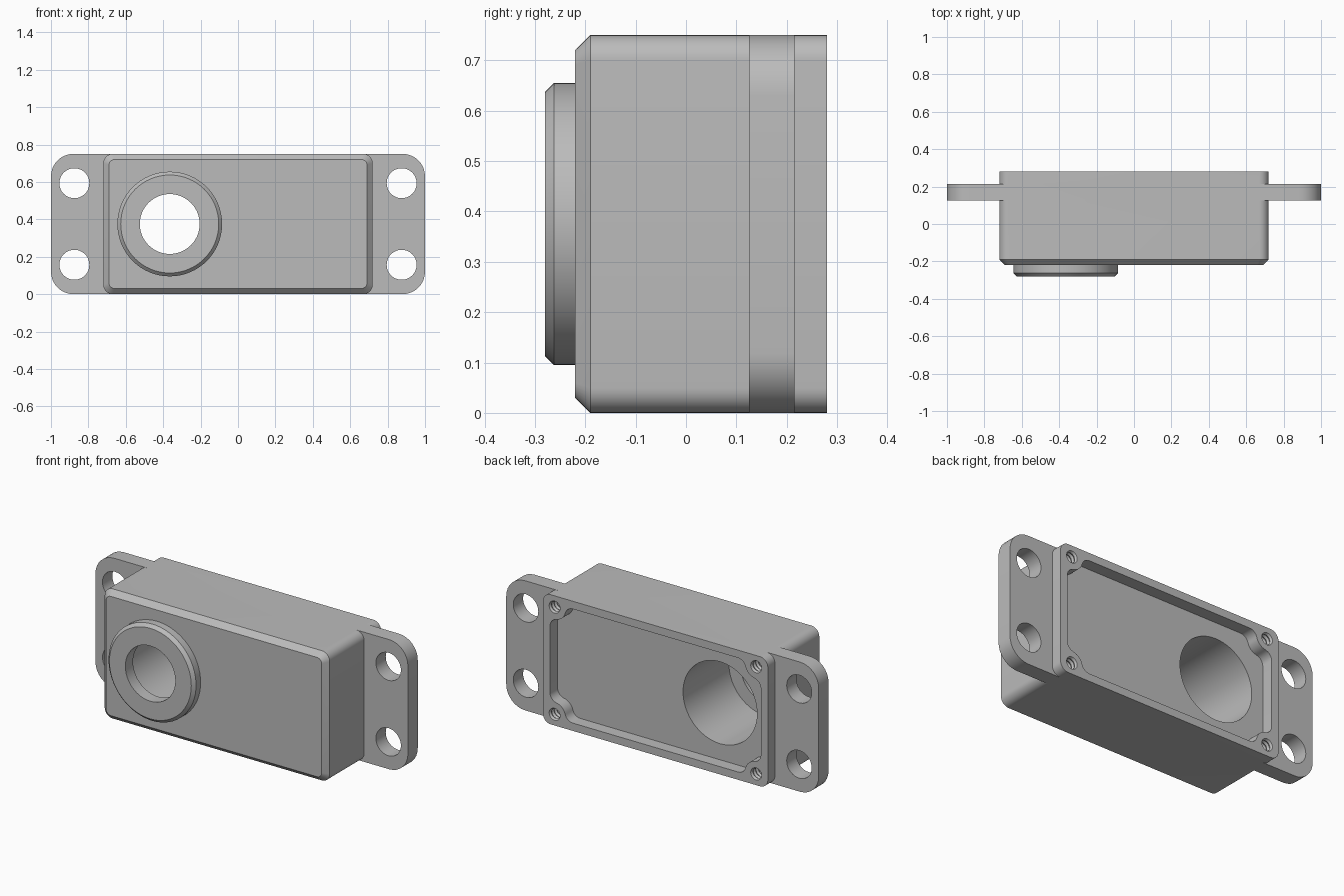
import bpy, bmesh, math

if "Cube" in bpy.data.objects:
    bpy.data.objects.remove(bpy.data.objects["Cube"], do_unlink=True)

grey = bpy.data.materials.new("plain grey")
grey.use_nodes = True
grey.diffuse_color = (0.5, 0.5, 0.5, 1)
grey.node_tree.nodes["Principled BSDF"].inputs["Base Color"].default_value = (0.5, 0.5, 0.5, 1)

MID = 0.375  # height of the centre line


def arc(cx, cz, r, a, b, n=8):
    steps = [a + (b - a) * i / n for i in range(n + 1)]
    return [(cx + r * math.cos(t), cz + r * math.sin(t)) for t in steps]


def circle(x, z, r, n=64):
    return arc(x, z, r, 0, math.tau, n)[:-1]


def rounded_rect(hw, hh, r):
    pts = []
    for i, (sx, sz) in enumerate([(1, 1), (-1, 1), (-1, -1), (1, -1)]):
        a = i * math.pi / 2
        pts += arc(sx * (hw - r), sz * (hh - r), r, a, a + math.pi / 2)
    return pts


def loft(name, layers):
    """Solid through (outline, y) layers, outlines given in x and z."""
    bm = bmesh.new()
    rings = [[bm.verts.new((x, y, z + MID)) for x, z in pts] for pts, y in layers]
    bm.faces.new(rings[0])
    bm.faces.new(rings[-1])
    n = len(rings[0])
    for a, b in zip(rings, rings[1:]):
        for i in range(n):
            j = (i + 1) % n
            bm.faces.new((a[i], a[j], b[j], b[i]))
    bmesh.ops.recalc_face_normals(bm, faces=bm.faces)
    mesh = bpy.data.meshes.new(name)
    bm.to_mesh(mesh)
    bm.free()
    mesh.materials.append(grey)
    obj = bpy.data.objects.new(name, mesh)
    bpy.context.collection.objects.link(obj)
    return obj


def combine(target, other, operation):
    mod = target.modifiers.new(operation.lower(), 'BOOLEAN')
    mod.operation, mod.solver, mod.object = operation, 'EXACT', other
    bpy.context.view_layer.objects.active = target
    bpy.ops.object.modifier_apply(modifier=mod.name)
    bpy.data.objects.remove(other, do_unlink=True)


def pocket_outline(wx, wz, cx, cz, r, f):
    """Rectangle whose corners wrap around screw posts, with blended fillets."""
    ax = wx - f
    az = cz - math.sqrt((r + f) ** 2 - (ax - cx) ** 2)
    bz = wz - f
    bx = cx - math.sqrt((r + f) ** 2 - (bz - cz) ** 2)
    to_a = math.atan2(az - cz, ax - cx)
    to_b = math.atan2(bz - cz, bx - cx)
    quarter = arc(ax, az, f, 0, to_a + math.pi)
    quarter += arc(cx, cz, r, to_a, to_b)[1:]
    quarter += arc(bx, bz, f, to_b + math.pi, math.pi / 2)[1:]
    pts = []
    for sx, sz in [(1, 1), (-1, 1), (-1, -1), (1, -1)]:
        pts += [(sx * x, sz * z) for x, z in quarter[::sx * sz]]
    return pts


# Body with chamfered front
front = rounded_rect(0.69, 0.345, 0.03)
full = rounded_rect(0.72, 0.375, 0.05)
housing = loft("housing", [(front, -0.22), (full, -0.19), (full, 0.28)])

# Mounting flange running through the body
plate = rounded_rect(1.0, 0.375, 0.12)
combine(housing, loft("flange", [(plate, 0.125), (plate, 0.215)]), 'UNION')

# Round collar on the front
BX = -0.365
collar = [(circle(BX, 0, r), y) for r, y in
          [(0.262, -0.28), (0.28, -0.262), (0.28, -0.2)]]
combine(housing, loft("collar", collar), 'UNION')

# Shallow back pocket around the corner posts
SX, SZ = 0.645, 0.31
pocket = pocket_outline(0.675, 0.33, SX, SZ, 0.07, 0.05)
combine(housing, loft("pocket", [(pocket, 0.21), (pocket, 0.3)]), 'DIFFERENCE')

# Stepped bore: wide from the back, narrow through the collar
bore = [(circle(BX, 0, r), y) for r, y in
        [(0.16, -0.3), (0.16, -0.21), (0.237, -0.21), (0.237, 0.25)]]
combine(housing, loft("bore", bore), 'DIFFERENCE')

# Flange holes and ridged screw holes, one of each per corner
for sx in (-1, 1):
    for sz in (-1, 1):
        hole = circle(sx * 0.875, sz * 0.218, 0.08, 48)
        combine(housing, loft("flange_hole", [(hole, 0.1), (hole, 0.25)]), 'DIFFERENCE')
        thread = [(circle(sx * SX, sz * SZ, 0.035 if i % 2 else 0.028, 24), 0.1 + i * 0.012)
                  for i in range(17)]
        combine(housing, loft("screw_hole", thread), 'DIFFERENCE')

# Smooth the curved walls, keep the edges crisp
bpy.ops.object.select_all(action='DESELECT')
housing.select_set(True)
bpy.context.view_layer.objects.active = housing
bpy.ops.object.shade_smooth_by_angle(angle=math.radians(30))
